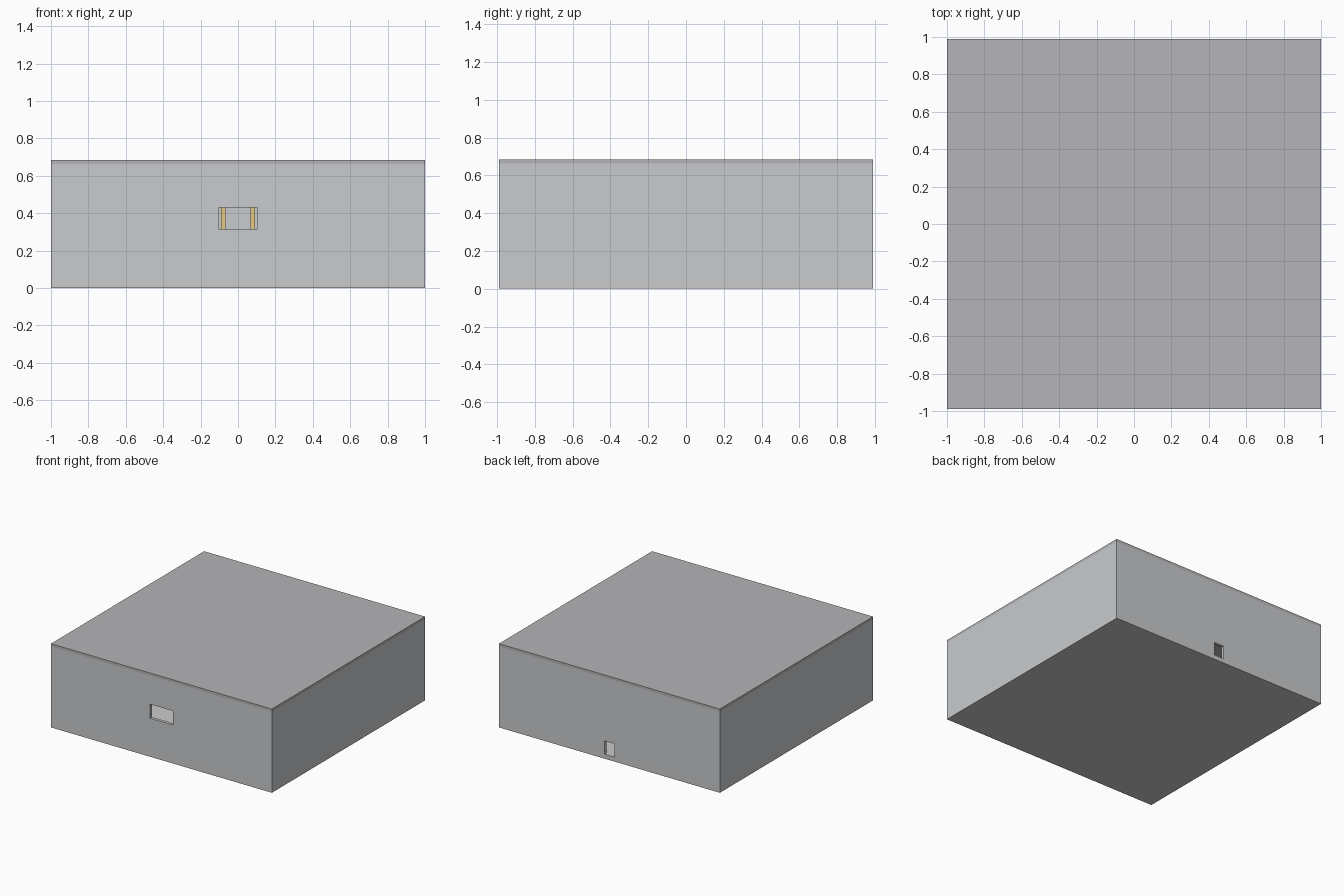
import bpy, bmesh

if "Cube" in bpy.data.objects:
    bpy.data.objects.remove(bpy.data.objects["Cube"])

W, D, H = 2.0, 1.98, 0.685          # overall size
FLOOR, ROOF, T = 0.037, 0.022, 0.025  # slab and wall thicknesses


def material(name, rgb):
    m = bpy.data.materials.new(name)
    m.diffuse_color = (*rgb, 1)
    m.use_nodes = True
    m.node_tree.nodes["Principled BSDF"].inputs["Base Color"].default_value = m.diffuse_color
    return m


def box(name, x, y, z, mat=None):
    """Box from (min, max) ranges on each axis."""
    bm = bmesh.new()
    bmesh.ops.create_cube(bm, size=1)
    for v in bm.verts:
        v.co = [r[0] if c < 0 else r[1] for c, r in zip(v.co, (x, y, z))]
    me = bpy.data.meshes.new(name)
    bm.to_mesh(me)
    bm.free()
    ob = bpy.data.objects.new(name, me)
    bpy.context.collection.objects.link(ob)
    if mat:
        me.materials.append(mat)
    return ob


def wall_with_opening(name, y, z, opening_x, opening_z):
    """Cross wall made of four pieces around a rectangular hole."""
    x0, x1 = opening_x
    z0, z1 = opening_z
    box(name + "_left", (-W / 2, x0), y, z, wall)
    box(name + "_right", (x1, W / 2), y, z, wall)
    box(name + "_above_opening", opening_x, y, (z1, z[1]), wall)
    if z0 > z[0]:
        box(name + "_below_opening", opening_x, y, (z[0], z0), wall)


wall = material("wall_grey", (0.58, 0.60, 0.62))
pale = material("floor_pale_grey", (0.72, 0.72, 0.72))
dark = material("roof_dark_grey", (0.46, 0.46, 0.48))
gold = material("gold", (0.78, 0.58, 0.22))

hx, hy = W / 2, D / 2
wz = (FLOOR, H - ROOF)

# Floor and roof slabs
box("floor", (-hx, hx), (-hy, hy), (0, FLOOR), pale)
box("roof", (-hx, hx), (-hy, hy), (H - ROOF, H), dark)

# Front wall with window, back wall with small doorway
wall_with_opening("front_wall", (-hy, -hy + T), wz, (-0.103, 0.103), (0.315, 0.43))
wall_with_opening("back_wall", (hy - T, hy), wz, (-0.045, 0.045), (FLOOR, 0.145))

# Side walls and the gold posts flanking the doorway inside
for s, side in ((-1, "left"), (1, "right")):
    box(side + "_wall", sorted((s * (hx - T), s * hx)), (-hy + T, hy - T), wz, wall)
    box(side + "_post", sorted((s * 0.066, s * 0.092)), (hy - T - 0.03, hy - T), wz, gold)
